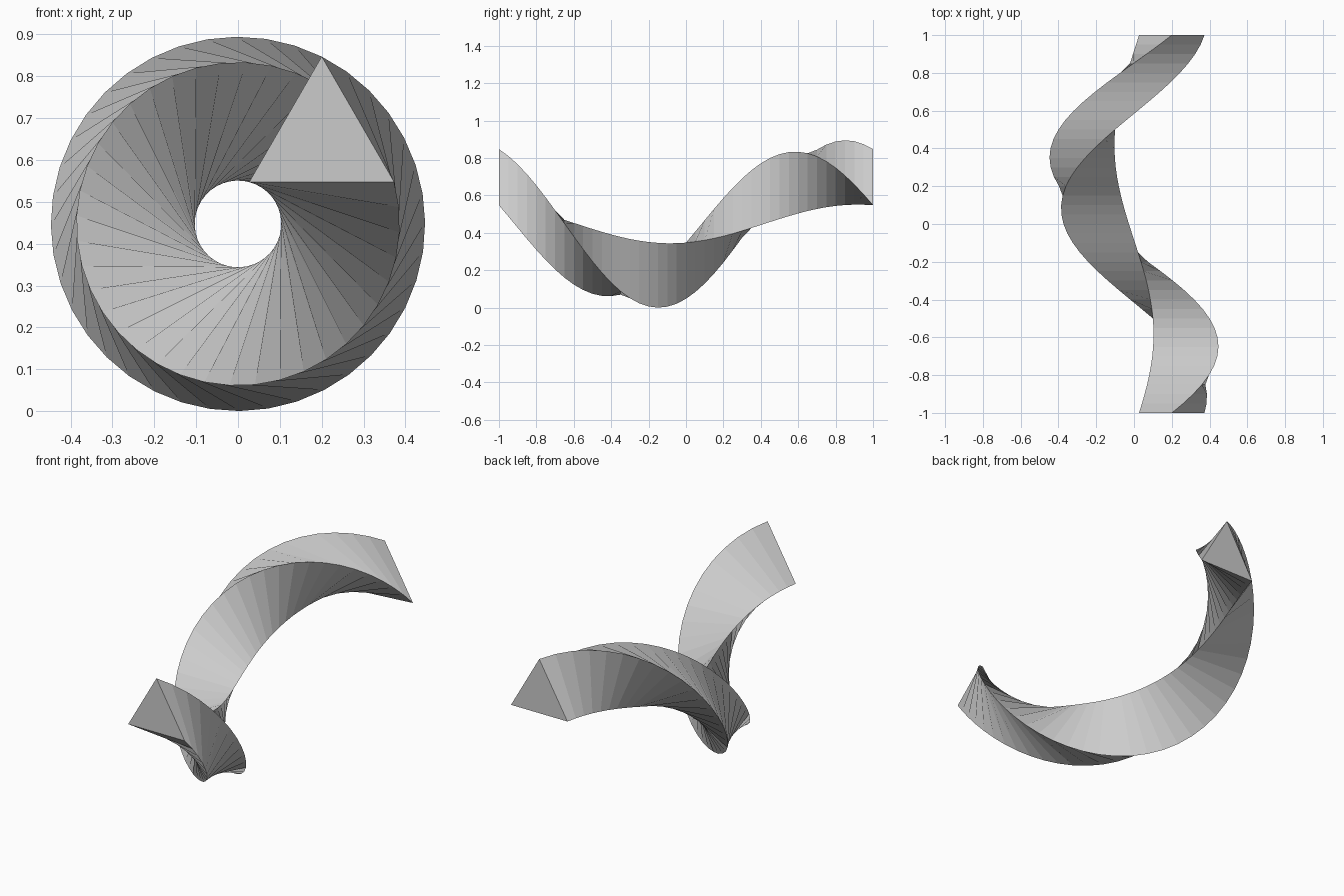
import bpy, bmesh, math

if "Cube" in bpy.data.objects:
    bpy.data.objects.remove(bpy.data.objects["Cube"])

STEPS = 40                      # rings along one full turn
LENGTH = 2.0
AXIS_Z = math.hypot(0.2, 0.4)   # twist axis height, so the lowest point touches the ground

# Equilateral triangle profile, offset from the twist axis (x, z)
profile = [(0.2 + 0.2 * math.cos(math.radians(a)), 0.2 + 0.2 * math.sin(math.radians(a)))
           for a in (90, 210, 330)]

bm = bmesh.new()

# Rings of the helical sweep, turning clockwise seen from the front
rings = []
for i in range(STEPS + 1):
    t = i / STEPS
    c, s = math.cos(-2 * math.pi * t), math.sin(-2 * math.pi * t)
    rings.append([bm.verts.new((x * c - z * s, -LENGTH / 2 + LENGTH * t, AXIS_Z + x * s + z * c))
                  for x, z in profile])

# Side faces
for a, b in zip(rings, rings[1:]):
    for j in range(3):
        k = (j + 1) % 3
        bm.faces.new((a[j], a[k], b[k], b[j]))

# End caps
bm.faces.new(rings[0])
bm.faces.new(rings[-1][::-1])
bmesh.ops.recalc_face_normals(bm, faces=bm.faces[:])

mesh = bpy.data.meshes.new("twisted_prism")
bm.to_mesh(mesh)
bm.free()
bpy.context.collection.objects.link(bpy.data.objects.new("twisted_prism", mesh))
